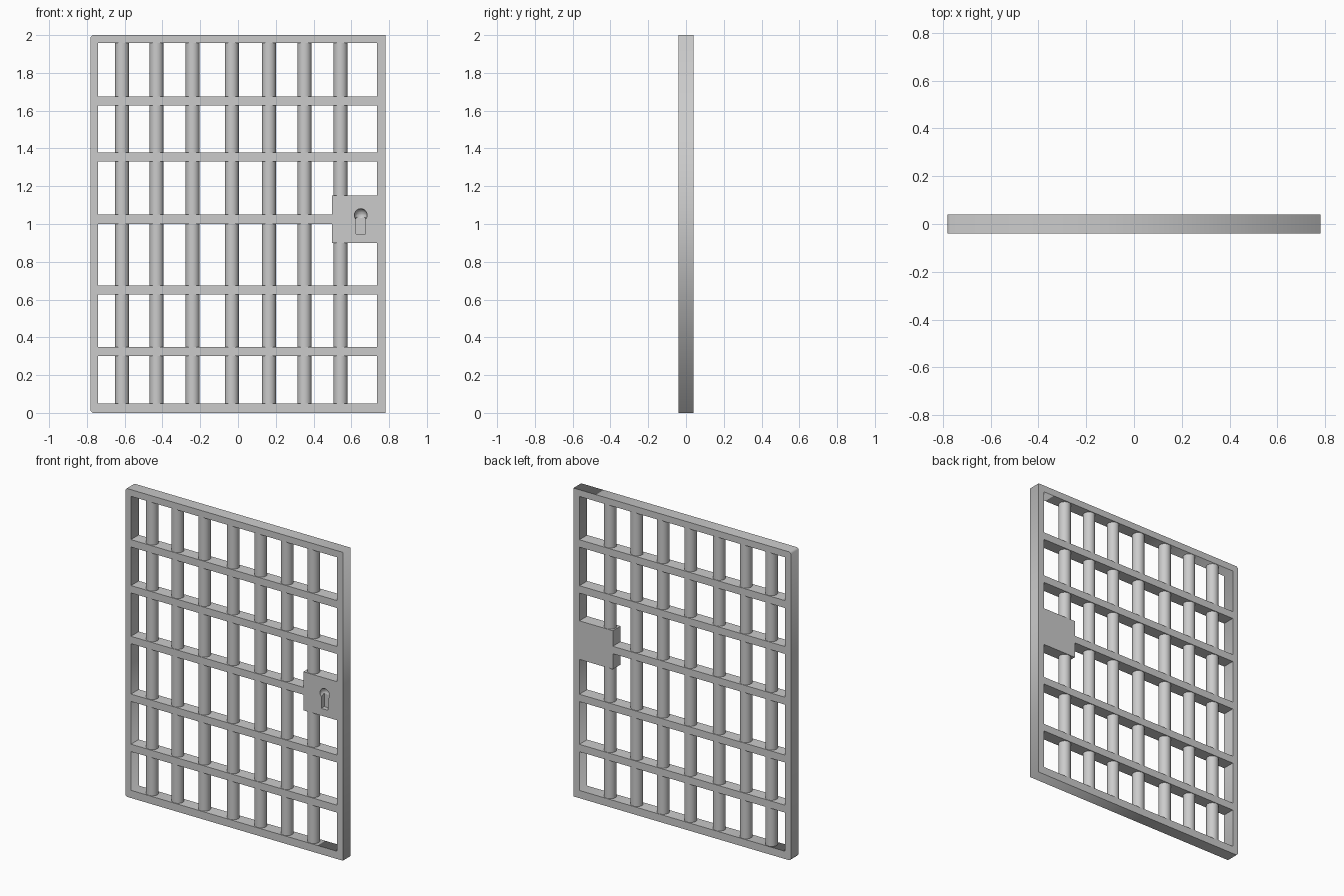
import bpy
import math

if "Cube" in bpy.data.objects:
    bpy.data.objects.remove(bpy.data.objects["Cube"])

D = 0.04                      # half depth of the door
L, R = -0.74, 0.737           # inner opening, left and right
B, T = 0.05, 1.957            # inner opening, bottom and top
PX, PZ0, PZ1 = 0.497, 0.90, 1.15   # lock plate left edge, bottom, top


def box(name, x0, x1, z0, z1, y0=-D, y1=D):
    bpy.ops.mesh.primitive_cube_add(
        size=1, location=((x0 + x1) / 2, (y0 + y1) / 2, (z0 + z1) / 2))
    ob = bpy.context.object
    ob.name = name
    ob.scale = (x1 - x0, y1 - y0, z1 - z0)
    bpy.ops.object.transform_apply(location=False, rotation=False, scale=True)
    return ob


def cut(target, cutter):
    mod = target.modifiers.new("cut", 'BOOLEAN')
    mod.operation = 'DIFFERENCE'
    mod.solver = 'EXACT'
    mod.object = cutter
    bpy.context.view_layer.objects.active = target
    bpy.ops.object.modifier_apply(modifier=mod.name)
    bpy.data.objects.remove(cutter, do_unlink=True)


# Outer frame: outline with a hole, hinge-side corners slightly clipped
c = 0.01
outer = [(-0.78 + c, 0), (0.78, 0), (0.78, 2), (-0.78 + c, 2),
         (-0.78, 2 - c), (-0.78, c)]
inner = [(L, B), (L, T), (R, T), (R, B)]
curve = bpy.data.curves.new("frame", 'CURVE')
curve.dimensions = '2D'
curve.fill_mode = 'BOTH'
curve.extrude = D
for pts in (outer, inner):
    s = curve.splines.new('POLY')
    s.points.add(len(pts) - 1)
    for p, (x, z) in zip(s.points, pts):
        p.co = (x, z, 0, 1)
    s.use_cyclic_u = True
frame = bpy.data.objects.new("frame", curve)
frame.rotation_euler.x = math.pi / 2
bpy.context.collection.objects.link(frame)
bpy.context.view_layer.objects.active = frame
frame.select_set(True)
bpy.ops.object.convert(target='MESH')

# Flat cross rails; the middle one stops at the lock plate
for i, z in enumerate((0.325, 0.65, 1.025, 1.354, 1.652)):
    box(f"cross_rail_{i + 1}", L, PX if i == 2 else R, z - 0.024, z + 0.024)

# Round upright bars
for i, x in enumerate((-0.614, -0.431, -0.24, -0.033, 0.164, 0.352, 0.543)):
    bpy.ops.mesh.primitive_cylinder_add(
        vertices=32, radius=0.037, depth=T - B, location=(x, 0, (T + B) / 2))
    bpy.context.object.name = f"upright_bar_{i + 1}"
    bpy.ops.object.shade_smooth_by_angle(angle=math.radians(40))

# Lock plate with a recessed keyhole on the front only
plate = box("lock_plate", PX, R, PZ0, PZ1)
slot = box("slot_cutter", 0.626, 0.674, 0.947, 1.035, -D - 0.02, -D + 0.03)
cut(plate, slot)
bpy.ops.mesh.primitive_uv_sphere_add(
    segments=32, ring_count=16, radius=0.034, location=(0.65, -D, 1.047))
cut(plate, bpy.context.object)
